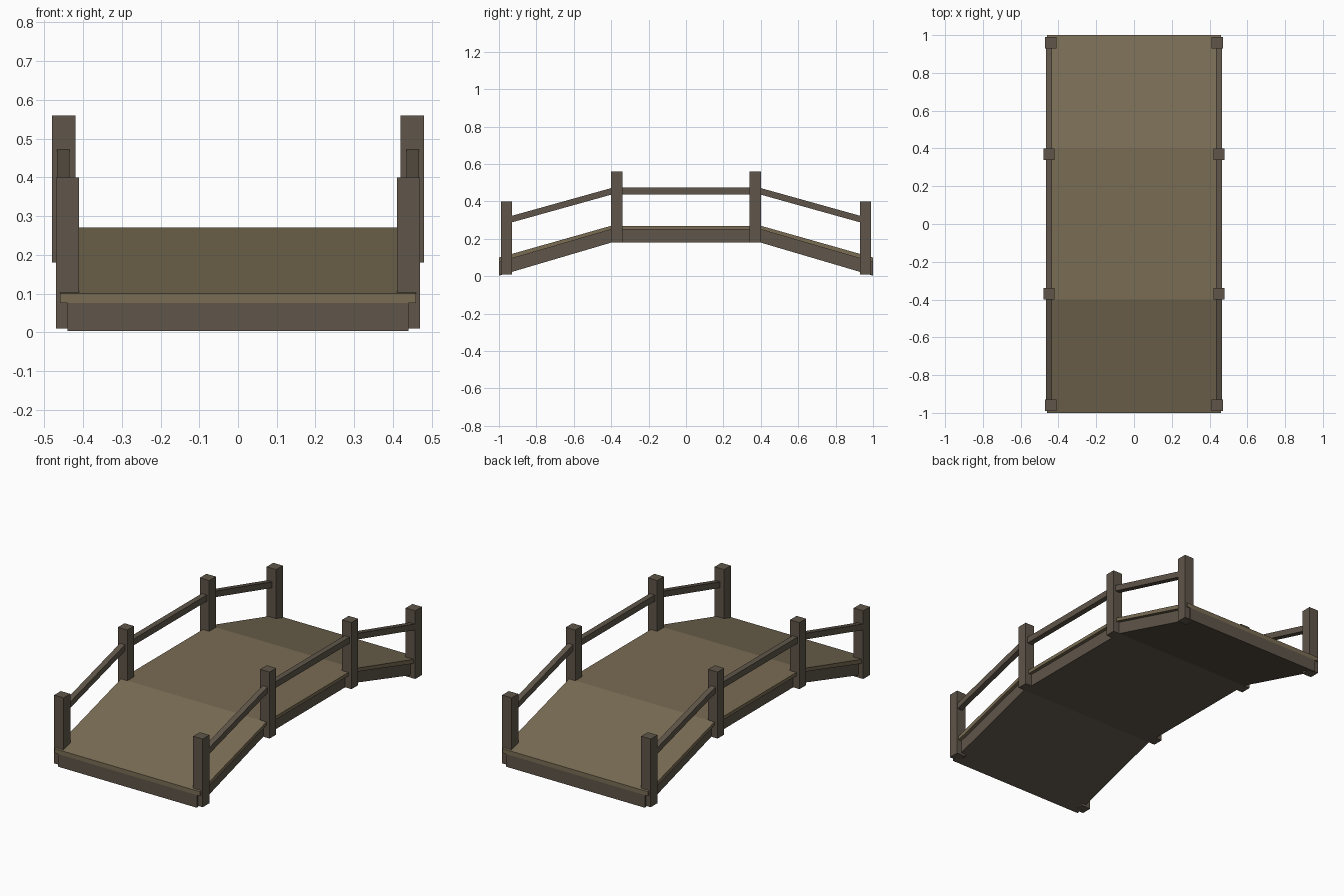
import bpy
import bmesh

if "Cube" in bpy.data.objects:
    bpy.data.objects.remove(bpy.data.objects["Cube"])


def material(name, color):
    m = bpy.data.materials.new(name)
    m.diffuse_color = (*color, 1)
    m.use_nodes = True
    m.node_tree.nodes["Principled BSDF"].inputs["Base Color"].default_value = m.diffuse_color
    return m


deck_wood = material("deck_wood", (0.19, 0.15, 0.088))
frame_wood = material("frame_wood", (0.115, 0.092, 0.067))


def extrude_side_profile(name, profile, x0, x1, mat):
    """Extrude a closed (y, z) outline from x0 to x1."""
    bm = bmesh.new()
    face = bm.faces.new([bm.verts.new((x0, y, z)) for y, z in profile])
    ext = bmesh.ops.extrude_face_region(bm, geom=[face])
    verts = [g for g in ext["geom"] if isinstance(g, bmesh.types.BMVert)]
    bmesh.ops.translate(bm, verts=verts, vec=(x1 - x0, 0, 0))
    bmesh.ops.recalc_face_normals(bm, faces=bm.faces)
    me = bpy.data.meshes.new(name)
    bm.to_mesh(me)
    bm.free()
    me.materials.append(mat)
    ob = bpy.data.objects.new(name, me)
    bpy.context.collection.objects.link(ob)
    return ob


def slab(name, half_width, top, bottom, mat):
    """Full-width humped slab; top and bottom are (end z, middle z)."""
    def line(end, mid):
        return [(-1, end), (-0.4, mid), (0.4, mid), (1, end)]
    extrude_side_profile(name, line(*top) + line(*bottom)[::-1],
                         -half_width, half_width, mat)


# Walking deck overhanging the thick support beneath it
slab("deck", 0.46, (0.10, 0.27), (0.075, 0.25), deck_wood)
slab("deck_support", 0.44, (0.075, 0.25), (0.003, 0.18), frame_wood)

for side, s in (("left", -1), ("right", 1)):
    for end, e in (("front", -1), ("back", 1)):
        # Short end post and taller middle post
        for kind, y0, y1, z0, z1, x0, x1 in (
                ("end", 0.93, 0.99, 0.01, 0.40, 0.41, 0.47),
                ("middle", 0.34, 0.40, 0.18, 0.56, 0.42, 0.48)):
            extrude_side_profile(
                f"{side}_{end}_{kind}_post",
                [(e * y0, z0), (e * y1, z0), (e * y1, z1), (e * y0, z1)],
                s * x0, s * x1, frame_wood)
        # Sloping hand rail
        extrude_side_profile(
            f"{side}_{end}_rail",
            [(e * 0.38, 0.442), (e * 0.95, 0.283),
             (e * 0.95, 0.318), (e * 0.38, 0.477)],
            s * 0.435, s * 0.467, frame_wood)
    # Level hand rail
    extrude_side_profile(
        f"{side}_middle_rail",
        [(-0.35, 0.438), (0.35, 0.438), (0.35, 0.474), (-0.35, 0.474)],
        s * 0.435, s * 0.467, frame_wood)
